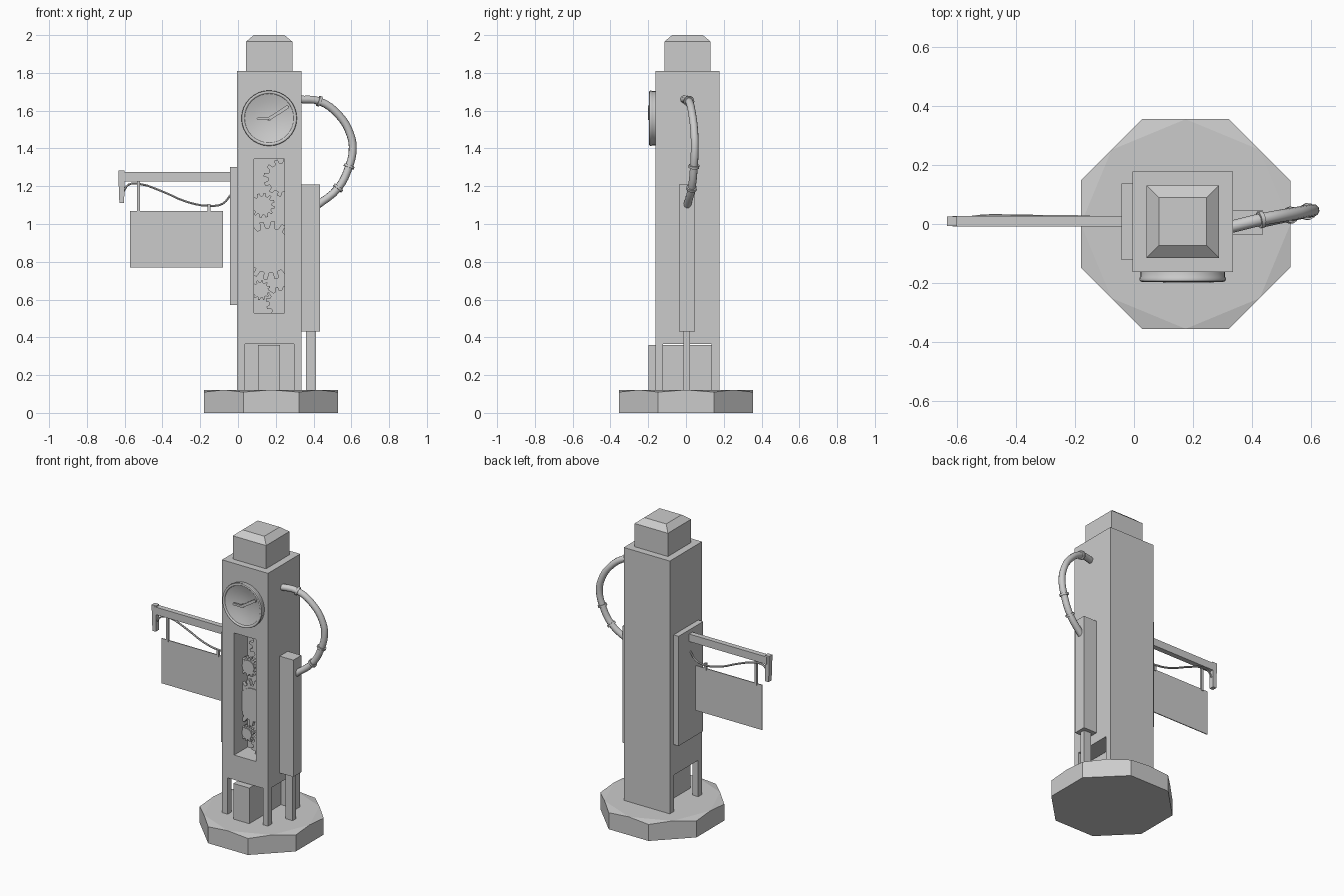
import bpy, bmesh, math
from mathutils import Vector

if "Cube" in bpy.data.objects:
    bpy.data.objects.remove(bpy.data.objects["Cube"])


def mesh_object(name, verts, faces):
    me = bpy.data.meshes.new(name)
    me.from_pydata(verts, [], faces)
    bm = bmesh.new()
    bm.from_mesh(me)
    bmesh.ops.recalc_face_normals(bm, faces=bm.faces)
    bm.to_mesh(me)
    bm.free()
    ob = bpy.data.objects.new(name, me)
    bpy.context.collection.objects.link(ob)
    return ob


def frustum(name, x, y, z, inset=0.0):
    """Box from ranges; inset narrows the top."""
    v = [(a, b, z[0]) for a, b in ((x[0], y[0]), (x[1], y[0]), (x[1], y[1]), (x[0], y[1]))]
    i = inset
    v += [(x[0]+i, y[0]+i, z[1]), (x[1]-i, y[0]+i, z[1]), (x[1]-i, y[1]-i, z[1]), (x[0]+i, y[1]-i, z[1])]
    f = [(3, 2, 1, 0), (4, 5, 6, 7)] + [(k, (k+1) % 4, 4+(k+1) % 4, 4+k) for k in range(4)]
    return mesh_object(name, v, f)


def prism_xz(name, pts, y0, y1):
    """Outline in the xz plane extruded along y."""
    n = len(pts)
    v = [(x, y, z) for y in (y0, y1) for x, z in pts]
    f = [tuple(range(n)), tuple(range(2*n-1, n-1, -1))]
    f += [(k, (k+1) % n, n+(k+1) % n, n+k) for k in range(n)]
    return mesh_object(name, v, f)


def smooth(ob, angle=40):
    bpy.ops.object.select_all(action='DESELECT')
    ob.select_set(True)
    bpy.context.view_layer.objects.active = ob
    bpy.ops.object.shade_smooth_by_angle(angle=math.radians(angle))


def tube(name, pts, r, res=3, steps=4):
    cu = bpy.data.curves.new(name, 'CURVE')
    cu.dimensions = '3D'
    cu.bevel_depth, cu.bevel_resolution, cu.resolution_u = r, res, steps
    cu.use_fill_caps = True
    sp = cu.splines.new('BEZIER')
    sp.bezier_points.add(len(pts) - 1)
    for bp, p in zip(sp.bezier_points, pts):
        bp.co = p
        bp.handle_left_type = bp.handle_right_type = 'AUTO'
    ob = bpy.data.objects.new(name, cu)
    bpy.context.collection.objects.link(ob)
    bpy.ops.object.select_all(action='DESELECT')
    ob.select_set(True)
    bpy.context.view_layer.objects.active = ob
    bpy.ops.object.convert(target='MESH')
    smooth(bpy.context.object, 50)


# octagonal base whose corners dip below the side midpoints
cx, ap = 0.175, 0.355
verts, faces = [], []
for k in range(8):
    a, b = math.pi/8 + k*math.pi/4, math.pi/4*(k+1)
    R = ap / math.cos(math.pi/8)
    c, m = (cx + R*math.cos(a), R*math.sin(a)), (cx + ap*math.cos(b), ap*math.sin(b))
    verts += [(*c, 0), (*c, 0.11), (*m, 0.122)]
    n = 3*((k+1) % 8)
    faces += [(3*k, n, n+1, 3*k+2, 3*k+1), (3*k+2, n+1, n+2)]
faces += [tuple(3*k for k in range(8)), tuple(3*k+2 for k in range(8))]
mesh_object("base", verts, faces)

# tower with gear window and open ground floor
tower = frustum("tower", (-0.005, 0.335), (-0.162, 0.178), (0.115, 1.81))
cuts = [((0.085, 0.245), (-0.3, -0.02), (0.53, 1.345)),
        ((0.037, 0.297), (-0.3, 0.136), (0.05, 0.365)),
        ((-0.2, 0.5), (-0.122, 0.136), (0.05, 0.365))]
for i, c in enumerate(cuts):
    cutter = frustum("cutter", *c)
    cutter.hide_render = True
    mod = tower.modifiers.new("cut", 'BOOLEAN')
    mod.operation, mod.solver, mod.object = 'DIFFERENCE', 'EXACT', cutter
    bpy.context.view_layer.objects.active = tower
    bpy.ops.object.modifier_apply(modifier=mod.name)
    bpy.data.objects.remove(cutter)
frustum("entrance_core", (0.105, 0.222), (-0.198, 0.14), (0.115, 0.36))

# cap
frustum("cap", (0.042, 0.288), (-0.115, 0.131), (1.80, 1.965))
frustum("cap_top", (0.042, 0.288), (-0.115, 0.131), (1.965, 2.0), 0.042)

# clock dial, turned around the y axis
prof = [(0.144, -0.155), (0.144, -0.18), (0.147, -0.184), (0.145, -0.193), (0.138, -0.196),
        (0.132, -0.193), (0.130, -0.188), (0.09, -0.176), (0.045, -0.169)]
N, P = 32, len(prof)
verts = [(0.165 + r*math.cos(t), y, 1.56 + r*math.sin(t))
         for t in (2*math.pi*k/N for k in range(N)) for r, y in prof]
verts.append((0.165, -0.166, 1.56))
faces = []
for k in range(N):
    m = (k+1) % N
    faces += [(k*P+j, m*P+j, m*P+j+1, k*P+j+1) for j in range(P-1)]
    faces.append((k*P+P-1, m*P+P-1, N*P))
smooth(mesh_object("clock_dial", verts, faces), 50)


def hand(name, end, w):
    o, e = Vector((0.165, 1.557)), Vector(end)
    d = (e - o).normalized()
    s = Vector((-d.y, d.x)) * w
    prism_xz(name, [o-s, e-s, e+d*w, e+s, o+s], -0.2, -0.188)


hand("hour_hand", (0.105, 1.558), 0.007)
hand("minute_hand", (0.262, 1.62), 0.009)
frustum("hand_pivot", (0.157, 0.173), (-0.192, -0.16), (1.549, 1.565))


# gears with raised hubs
def gear(name, x, z, r, teeth, phase=0.0):
    pts = []
    for k in range(teeth):
        for f, q in ((0.0, 0.77), (0.4, 0.77), (0.5, 1), (0.85, 1)):
            a = 2*math.pi*(k+f+phase)/teeth
            pts.append((x + q*r*math.cos(a), z + q*r*math.sin(a)))
    prism_xz(name, pts, -0.075, -0.05)
    hub = [(x + r*0.66*math.cos(math.pi*k/12), z + r*0.66*math.sin(math.pi*k/12)) for k in range(24)]
    prism_xz(name + "_hub", hub, -0.08, -0.06)


for i, g in enumerate([(0.235, 1.245, 0.10, 12), (0.13, 1.098, 0.066, 12), (0.165, 0.86, 0.155, 16),
                       (0.12, 0.65, 0.053, 12), (0.232, 0.585, 0.085, 12)]):
    gear(f"gear_{i+1}", *g)

# side tank on a post
frustum("tank", (0.33, 0.435), (-0.038, 0.047), (0.43, 1.21))
frustum("tank_post", (0.36, 0.412), (-0.012, 0.022), (0.11, 0.44))

# curved pipe with collars
path = [(0.32, -0.012, 1.66), (0.43, 0.015, 1.65), (0.535, 0.034, 1.575), (0.596, 0.045, 1.47),
        (0.607, 0.046, 1.39), (0.588, 0.042, 1.305), (0.53, 0.03, 1.19), (0.415, 0.005, 1.095)]
tube("pipe", path, 0.021)
for i in (1, 5, 6):
    p = Vector(path[i])
    d = (Vector(path[i+1]) - Vector(path[i-1])).normalized() * 0.007
    tube(f"pipe_collar_{i}", [p-d, p+d], 0.029, 3, 1)

# wall plate and bracket arm
frustum("wall_plate", (-0.042, 0.0), (-0.122, 0.138), (0.57, 1.302))
frustum("arm", (-0.615, -0.035), (-0.008, 0.027), (1.225, 1.275))
prism_xz("arm_end", [(-0.633, 1.283), (-0.6, 1.283), (-0.6, 1.245), (-0.603, 1.11),
                     (-0.628, 1.11), (-0.633, 1.245)], -0.006, 0.026)

# hanging sign, hangers and cable
frustum("sign", (-0.571, -0.08), (0.007, 0.013), (0.77, 1.07))
for name, x, top in (("hanger_outer", -0.527, 1.235), ("hanger_inner", -0.153, 1.105)):
    frustum(name, (x-0.008, x+0.008), (0.002, 0.018), (1.06, top))
tube("cable", [(-0.605, 0.01, 1.175), (-0.58, 0.015, 1.208), (-0.527, 0.025, 1.213), (-0.4, 0.026, 1.172),
               (-0.27, 0.024, 1.117), (-0.15, 0.022, 1.096), (-0.08, 0.014, 1.108), (-0.038, 0.01, 1.155)], 0.006, 1, 3)
